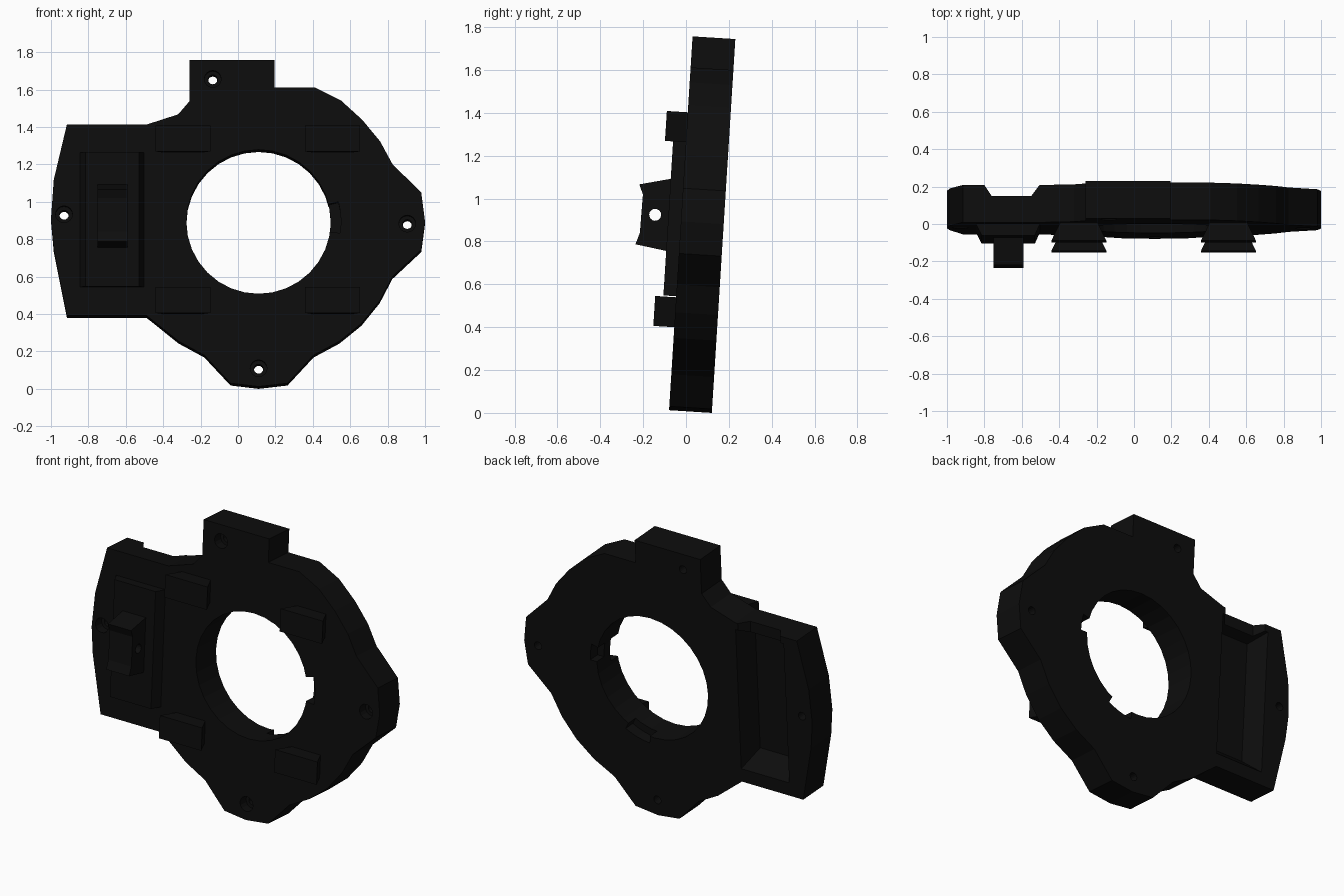
import bpy, bmesh, math
from mathutils import Matrix, Vector

if "Cube" in bpy.data.objects:
    bpy.data.objects.remove(bpy.data.objects["Cube"], do_unlink=True)

TILT = Matrix.Rotation(-math.radians(3.6), 4, 'X')
FRONT, BACK = -0.08, 0.12
CX, CZ = 0.11, 0.895

black = bpy.data.materials.new("matte_black")
black.use_nodes = True
black.diffuse_color = (0.004, 0.004, 0.004, 1)
black.node_tree.nodes["Principled BSDF"].inputs["Base Color"].default_value = black.diffuse_color


def loft(name, first, second):
    """Solid between two matching loops of 3D points."""
    bm = bmesh.new()
    a = [bm.verts.new(p) for p in first]
    b = [bm.verts.new(p) for p in second]
    bm.faces.new(a)
    bm.faces.new(b)
    for i in range(len(a)):
        j = (i + 1) % len(a)
        bm.faces.new((a[i], a[j], b[j], b[i]))
    bmesh.ops.recalc_face_normals(bm, faces=bm.faces)
    mesh = bpy.data.meshes.new(name)
    bm.to_mesh(mesh)
    bm.free()
    mesh.materials.append(black)
    obj = bpy.data.objects.new(name, mesh)
    bpy.context.collection.objects.link(obj)
    return obj


def prism(name, outline, y0, y1):
    return loft(name, [(x, y0, z) for x, z in outline], [(x, y1, z) for x, z in outline])


def frustum(name, rect0, y0, rect1, y1):
    def loop(r, y):
        return [(r[0], y, r[2]), (r[1], y, r[2]), (r[1], y, r[3]), (r[0], y, r[3])]
    return loft(name, loop(rect0, y0), loop(rect1, y1))


def circle(x, z, r, n):
    return [(x + r * math.cos(math.tau * i / n), z + r * math.sin(math.tau * i / n)) for i in range(n)]


def sector(a0, a1, r0, r1):
    """Ring segment about the main opening, angles in degrees."""
    angles = [math.radians(a0 + (a1 - a0) * i / 4) for i in range(5)]
    outer = [(CX + r1 * math.cos(a), CZ + r1 * math.sin(a)) for a in angles]
    inner = [(CX + r0 * math.cos(a), CZ + r0 * math.sin(a)) for a in reversed(angles)]
    return outer + inner


def cut(target, cutter):
    mod = target.modifiers.new("cut", 'BOOLEAN')
    mod.operation = 'DIFFERENCE'
    mod.solver = 'EXACT'
    mod.object = cutter
    cutter.hide_render = True
    bpy.context.view_layer.objects.active = target
    bpy.ops.object.modifier_apply(modifier=mod.name)
    bpy.data.objects.remove(cutter, do_unlink=True)


# Main plate outline, clockwise from the upper right-hand corner of the side wing
outline = [
    (-0.915, 1.415), (-0.49, 1.415), (-0.32, 1.47), (-0.26, 1.54), (-0.26, 1.76), (0.195, 1.76),
    (0.195, 1.615), (0.41, 1.615), (0.55, 1.545), (0.665, 1.44), (0.76, 1.325), (0.825, 1.205),
    (0.98, 1.05), (1.0, 0.895), (0.98, 0.745), (0.825, 0.6), (0.757, 0.47), (0.66, 0.35),
    (0.543, 0.255), (0.404, 0.18), (0.265, 0.03), (0.11, 0.012), (-0.04, 0.03), (-0.18, 0.18),
    (-0.318, 0.255), (-0.436, 0.35), (-0.49, 0.393), (-0.915, 0.393), (-0.985, 0.745),
    (-1.0, 0.91), (-0.985, 1.12)]
plate = prism("main_plate", outline, FRONT, BACK)
parts = [plate]

# Round opening with shallow notches in its front and back rims
cut(plate, prism("opening_cutter", circle(CX, CZ, 0.386, 32), -0.5, 0.5))
cut(plate, prism("front_notch_cutter", sector(-8, 14, 0.36, 0.44), -0.3, FRONT + 0.07))
for a0, a1 in ((0, 14), (-85, -62)):
    cut(plate, prism("back_notch_cutter", sector(a0, a1, 0.36, 0.43), BACK - 0.07, 0.3))

# Counterbored screw holes
for x, z in ((-0.93, 0.935), (0.905, 0.885), (0.11, 0.11), (-0.135, 1.66)):
    cut(plate, prism("screw_cutter", circle(x, z, 0.025, 16), -0.5, 0.5))
    cut(plate, prism("counterbore_cutter", circle(x, z, 0.045, 16), -0.5, FRONT + 0.06))

# Sloped recess in the back of the side wing, open through a channel at the top
cut(plate, frustum("channel_cutter", (-0.84, -0.46, 1.2, 1.6), BACK + 0.06,
                   (-0.76, -0.55, 1.2, 1.6), BACK - 0.06))
cut(plate, frustum("recess_cutter", (-0.83, -0.48, 0.46, 1.38), BACK + 0.02,
                   (-0.77, -0.54, 0.57, 1.32), BACK - 0.12))

# Raised panel on the front of the side wing
parts.append(frustum("raised_panel", (-0.855, -0.495, 0.545, 1.265), FRONT + 0.02,
                     (-0.815, -0.53, 0.545, 1.265), -0.14))

# Pivot lug with a cross hole
profile = [(-0.12, 0.75), (-0.285, 0.775), (-0.268, 0.83), (-0.265, 1.01),
           (-0.285, 1.055), (-0.12, 1.095)]
lug = loft("pivot_lug", [(-0.75, y, z) for y, z in profile], [(-0.59, y, z) for y, z in profile])
bore = circle(-0.202, 0.918, 0.028, 16)
cut(lug, loft("bore_cutter", [(-0.9, y, z) for y, z in bore], [(-0.4, y, z) for y, z in bore]))
parts.append(lug)

# Four dovetail pads around the opening
for side, x in (("right", -0.295), ("left", 0.505)):
    for level, z in (("lower", 0.47), ("upper", 1.335)):
        parts.append(frustum(f"{level}_{side}_pad",
                             (x - 0.095, x + 0.095, z - 0.07, z + 0.07), FRONT + 0.01,
                             (x - 0.147, x + 0.147, z - 0.07, z + 0.07), -0.178))

# Lean everything back and stand it on the ground
for obj in parts:
    obj.data.transform(TILT)
low = min(v.co.z for v in plate.data.vertices)
for obj in parts:
    obj.data.transform(Matrix.Translation(Vector((0, 0, -low))))
